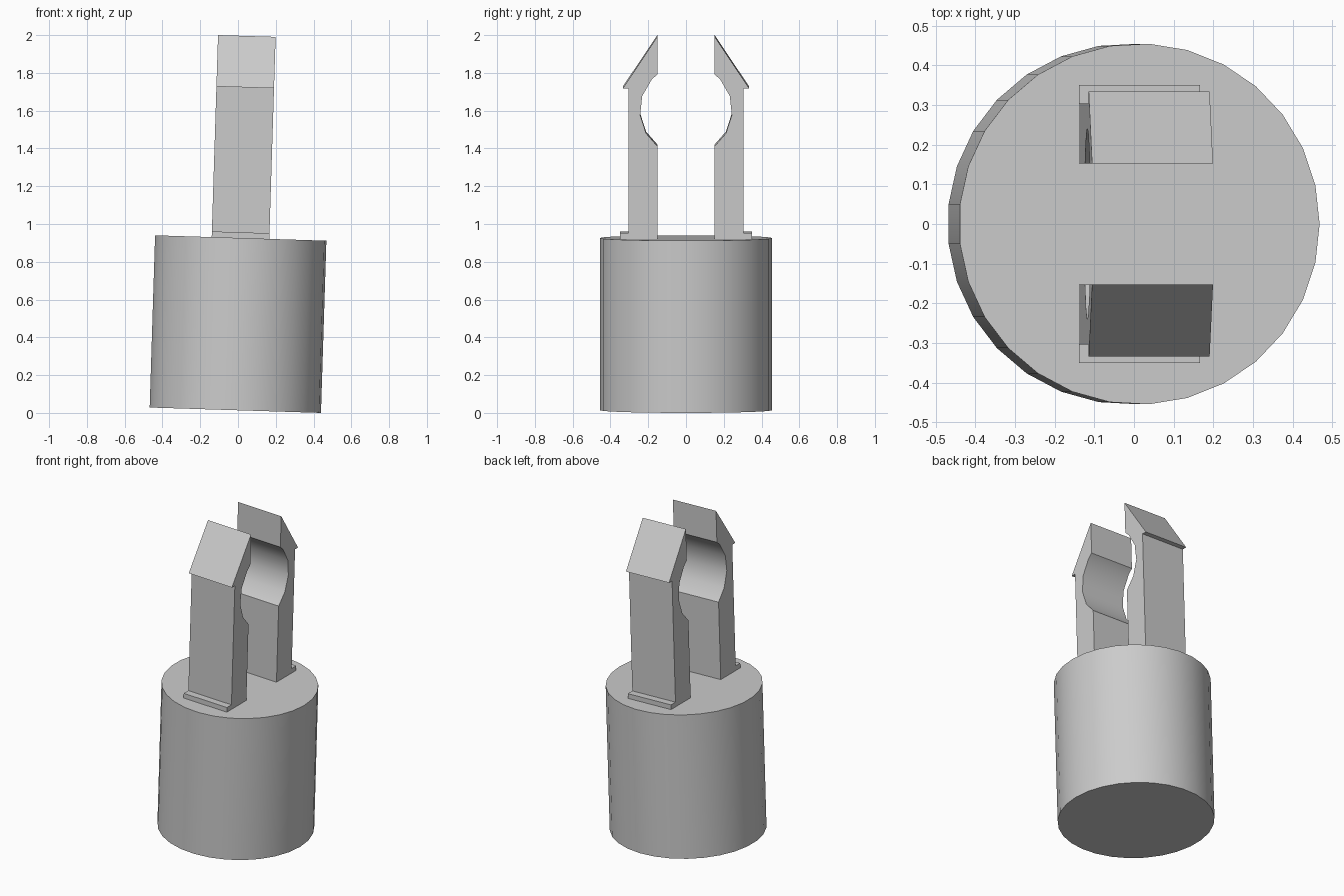
import bpy, bmesh, math
from mathutils import Matrix

cube = bpy.data.objects.get("Cube")
if cube:
    bpy.data.objects.remove(cube, do_unlink=True)

# One grey plastic for every part
grey = bpy.data.materials.new("grey_plastic")
grey.use_nodes = True
COLOUR = (0.6, 0.6, 0.6, 1)
grey.diffuse_color = COLOUR
grey.node_tree.nodes["Principled BSDF"].inputs["Base Color"].default_value = COLOUR

# The whole peg leans slightly towards +x
LEAN = Matrix.Translation((-0.0155, 0, 0.0143)) @ Matrix.Rotation(math.radians(1.8), 4, 'Y')
RADIUS, HEIGHT, SIDES = 0.455, 0.912, 29
HALF_WIDTH = 0.1525


def extrude_shape(name, points, vector):
    """Solid made by sweeping a closed outline along a vector."""
    bm = bmesh.new()
    face = bm.faces.new([bm.verts.new(p) for p in points])
    swept = bmesh.ops.extrude_face_region(bm, geom=[face], use_keep_orig=True)
    moved = [v for v in swept["geom"] if isinstance(v, bmesh.types.BMVert)]
    bmesh.ops.translate(bm, verts=moved, vec=vector)
    bmesh.ops.recalc_face_normals(bm, faces=bm.faces)
    mesh = bpy.data.meshes.new(name)
    bm.to_mesh(mesh)
    bm.free()
    mesh.materials.append(grey)
    obj = bpy.data.objects.new(name, mesh)
    bpy.context.collection.objects.link(obj)
    obj.matrix_world = LEAN
    bpy.ops.object.select_all(action='DESELECT')
    obj.select_set(True)
    bpy.context.view_layer.objects.active = obj
    bpy.ops.object.shade_smooth_by_angle(angle=math.radians(30))
    return obj


# Round base
circle = [(RADIUS * math.cos(math.tau * i / SIDES), RADIUS * math.sin(math.tau * i / SIDES), 0)
          for i in range(SIDES)]
extrude_shape("base_cylinder", circle, (0, 0, HEIGHT))

# Clip prong outline: foot step, stem, barbed tip, round socket on the inner side
INNER, SOCKET_Z, SOCKET_R = 0.152, 1.593, 0.244
outline = [(INNER, HEIGHT - 0.01), (0.35, HEIGHT - 0.01), (0.35, HEIGHT + 0.03),
           (0.304, HEIGHT + 0.03), (0.304, 1.71), (0.334, 1.71), (INNER, 1.982),
           (INNER, SOCKET_Z + 0.19)]
outline += [(SOCKET_R * math.sin(math.radians(a)), SOCKET_Z + SOCKET_R * math.cos(math.radians(a)))
            for a in (48, 72, 96, 120)]
outline.append((INNER, SOCKET_Z - 0.19))

for name, side in (("front_prong", -1), ("back_prong", 1)):
    extrude_shape(name, [(-HALF_WIDTH, side * y, z) for y, z in outline], (2 * HALF_WIDTH, 0, 0))
